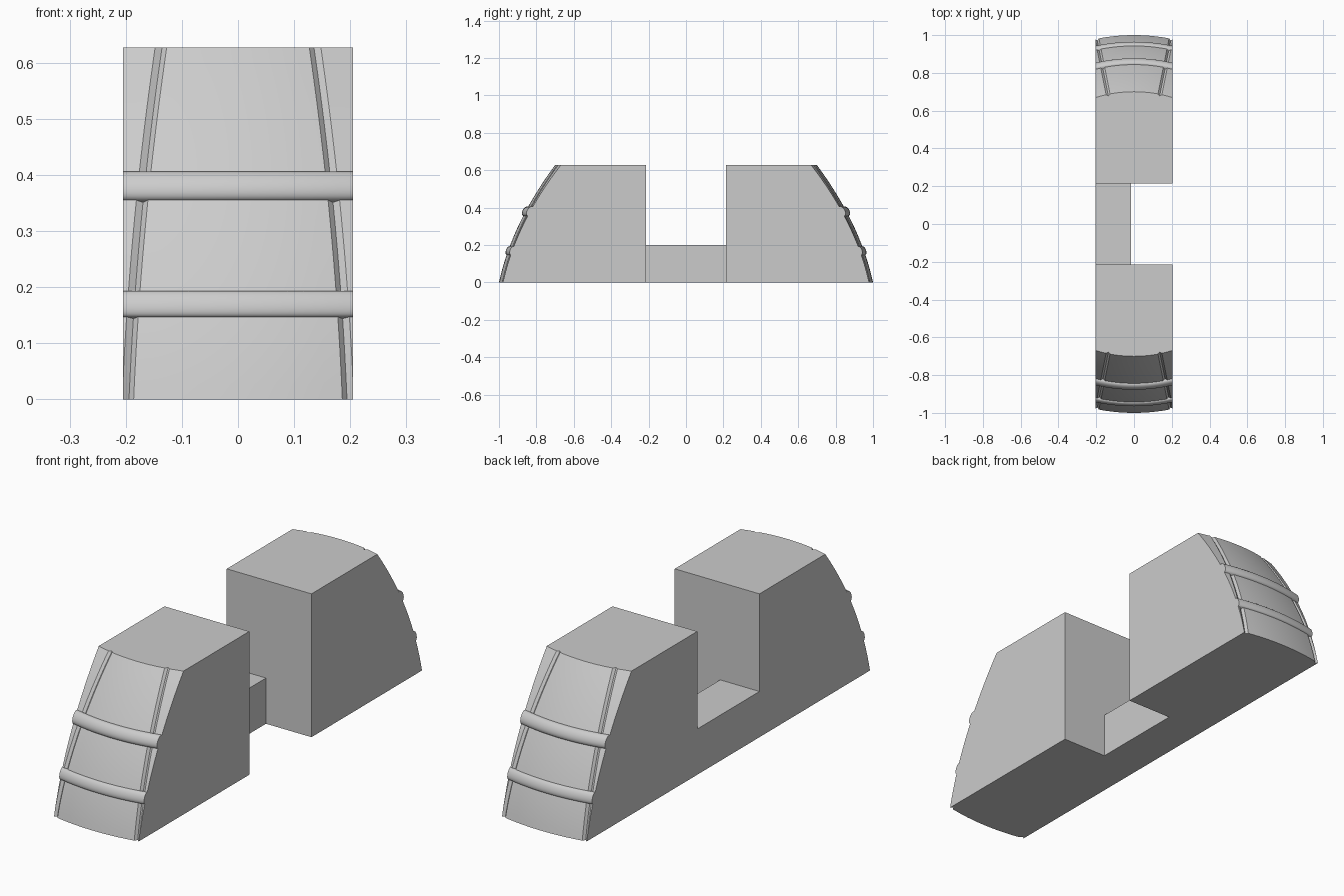
import bpy, bmesh, math
from mathutils import Matrix

if "Cube" in bpy.data.objects:
    bpy.data.objects.remove(bpy.data.objects["Cube"], do_unlink=True)

HALF_W, HEIGHT, INNER = 0.205, 0.627, 0.215
GROOVE_ANGLE, GROOVE_HALF, GROOVE_DEPTH = 0.1975, 0.0105, 0.010

stone = bpy.data.materials.new("light grey")
stone.use_nodes = True
grey = (0.6, 0.6, 0.6, 1)
stone.diffuse_color = grey
stone.node_tree.nodes["Principled BSDF"].inputs["Base Color"].default_value = grey


def radius(z):
    """Radius of the domed outer surface at height z."""
    return 1 - 0.216 * z - 0.418 * z * z


def finish(bm, name, turn=0.0):
    bmesh.ops.remove_doubles(bm, verts=bm.verts, dist=1e-5)
    bmesh.ops.transform(bm, matrix=Matrix.Rotation(turn, 4, 'Z'), verts=bm.verts)
    bmesh.ops.recalc_face_normals(bm, faces=bm.faces)
    mesh = bpy.data.meshes.new(name)
    bm.to_mesh(mesh)
    bm.free()
    mesh.materials.append(stone)
    obj = bpy.data.objects.new(name, mesh)
    bpy.context.collection.objects.link(obj)
    bpy.ops.object.select_all(action='DESELECT')
    obj.select_set(True)
    bpy.context.view_layer.objects.active = obj
    bpy.ops.object.shade_smooth_by_angle(angle=math.radians(30))
    return obj


def skin(bm, rows, wrap=False):
    """Quads between neighbouring rows of vertices."""
    pairs = list(zip(rows, rows[1:])) + ([(rows[-1], rows[0])] if wrap else [])
    for a, b in pairs:
        for i in range(len(a) - 1):
            bm.faces.new((a[i], a[i + 1], b[i + 1], b[i]))


def row_points(z):
    """One level of the domed face, with a V groove near each side."""
    r = radius(z)
    edge = math.asin(HALF_W / r)
    g = GROOVE_HALF / r
    inner = GROOVE_ANGLE - g
    half = [(edge, r), (min(GROOVE_ANGLE + g, edge), r),
            (GROOVE_ANGLE, r - GROOVE_DEPTH)]
    middle = [(-inner + 2 * inner * i / 12, r) for i in range(13)]
    polar = [(-a, q) for a, q in half] + middle + half[::-1]
    return [(q * math.sin(a), -q * math.cos(a), z) for a, q in polar]


def end_block(name, turn):
    bm = bmesh.new()
    steps = 24
    rows = [[bm.verts.new(p) for p in row_points(HEIGHT * k / steps)]
            for k in range(steps + 1)]
    skin(bm, rows)
    bl, br, tl, tr = [bm.verts.new((x, -INNER, z))
                      for z in (0, HEIGHT) for x in (-HALF_W, HALF_W)]
    bm.faces.new(rows[0] + [br, bl])
    bm.faces.new(rows[-1] + [tr, tl])
    bm.faces.new([r[0] for r in rows] + [tl, bl])
    bm.faces.new([r[-1] for r in rows] + [tr, br])
    bm.faces.new((bl, br, tr, tl))
    finish(bm, name, turn)


def band(name, z0, z1, bulge, turn):
    """Rounded rib following the dome between two heights."""
    r0, r1 = radius(z0), radius(z1)
    length = math.hypot(r1 - r0, z1 - z0)
    nr, nz = (z1 - z0) / length, (r0 - r1) / length
    section = []
    for k in range(13):
        a = math.pi * k / 12
        t, h = (1 - math.cos(a)) / 2, bulge * math.sin(a)
        section.append((r0 + (r1 - r0) * t + nr * h, z0 + (z1 - z0) * t + nz * h))
    section += [(r1 - 0.02 * nr, z1 - 0.02 * nz), (r0 - 0.02 * nr, z0 - 0.02 * nz)]
    bm = bmesh.new()
    rows = []
    for r, z in section:
        edge = math.asin(HALF_W / r)
        angles = [edge * (i / 8 - 1) for i in range(17)]
        rows.append([bm.verts.new((r * math.sin(a), -r * math.cos(a), z)) for a in angles])
    skin(bm, rows, wrap=True)
    for end in (0, -1):
        bm.faces.new([r[end] for r in rows])
    finish(bm, name, turn)


# Matching front and back ends
for side, turn in (("front", 0.0), ("back", math.pi)):
    end_block(side + "_block", turn)
    band(side + "_upper_band", 0.355, 0.405, 0.017, turn)
    band(side + "_lower_band", 0.147, 0.193, 0.012, turn)

# Low bridge joining the blocks along one side
bm = bmesh.new()
bmesh.ops.create_cube(bm, size=1)
bmesh.ops.scale(bm, vec=(0.19, 2 * INNER, 0.2), verts=bm.verts)
bmesh.ops.translate(bm, vec=(-0.11, 0, 0.1), verts=bm.verts)
finish(bm, "bridge")
